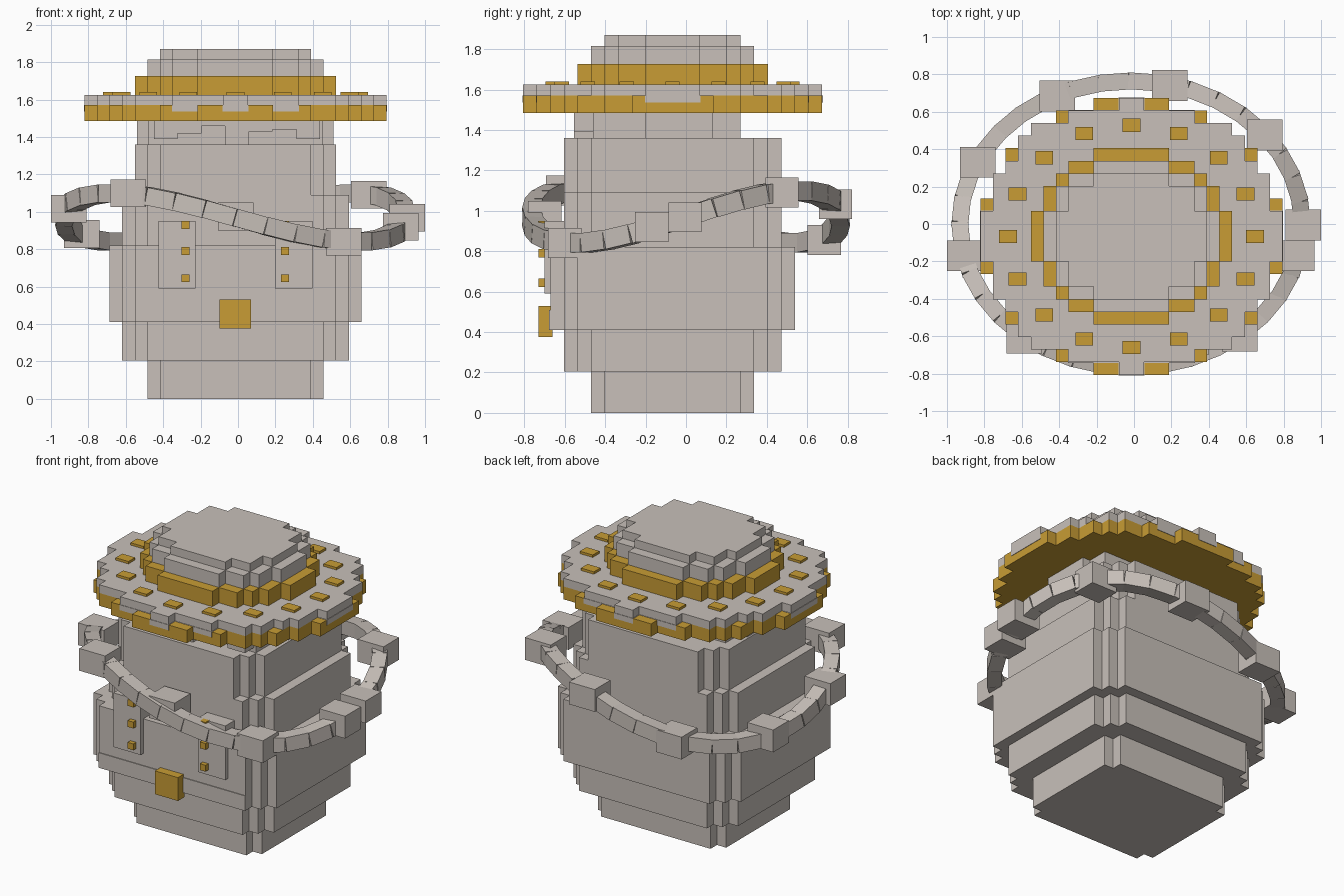
import bpy, bmesh, math
from mathutils import Vector, Matrix

cube = bpy.data.objects.get("Cube")
if cube:
    bpy.data.objects.remove(cube, do_unlink=True)

CELL = 0.0673          # size of one block step
CX, CY = -0.0135, -0.066


def material(name, rgb):
    m = bpy.data.materials.new(name)
    m.use_nodes = True
    m.diffuse_color = (*rgb, 1)
    m.node_tree.nodes["Principled BSDF"].inputs["Base Color"].default_value = (*rgb, 1)
    return m


STONE = material("warm_grey", (0.58, 0.53, 0.49))
GOLD = material("gold", (0.58, 0.335, 0.035))


def finish(name, bm, mat):
    bmesh.ops.recalc_face_normals(bm, faces=bm.faces)
    mesh = bpy.data.meshes.new(name)
    bm.to_mesh(mesh)
    bm.free()
    mesh.materials.append(mat)
    obj = bpy.data.objects.new(name, mesh)
    bpy.context.collection.objects.link(obj)
    return obj


def add_box(bm, centre, size, rot=Matrix.Identity(4)):
    mat = Matrix.Translation(centre) @ rot @ Matrix.Diagonal((*size, 1))
    bmesh.ops.create_cube(bm, size=1, matrix=mat)


def span_box(bm, x0, x1, y0, y1, z0, z1):
    add_box(bm, ((x0 + x1) / 2, (y0 + y1) / 2, (z0 + z1) / 2), (x1 - x0, y1 - y0, z1 - z0))


def stepped(name, steps, z0, z1, mat, grow=0.0):
    """Slab with a stepped round plan; steps are half sizes in blocks, widest first."""
    quarter = []
    for i, (hx, hy) in enumerate(steps):
        if i:
            quarter.append((hx, steps[i - 1][1]))
        quarter.append((hx, hy))
    back = quarter[::-1]
    plan = (quarter + [(-x, y) for x, y in back]
            + [(-x, -y) for x, y in quarter] + [(x, -y) for x, y in back])
    k = CELL + grow / steps[0][0]
    bm = bmesh.new()
    face = bm.faces.new([bm.verts.new((CX + x * k, CY + y * k, z0)) for x, y in plan])
    new = bmesh.ops.extrude_face_region(bm, geom=[face])["geom"]
    bmesh.ops.translate(bm, vec=(0, 0, z1 - z0),
                        verts=[v for v in new if isinstance(v, bmesh.types.BMVert)])
    return finish(name, bm, mat)


# Body tiers
WIDE = [(9, 6), (8, 7), (7, 8)]
stepped("base_tier", [(7, 5), (6, 6)], 0, 0.205, STONE)
stepped("lower_tier", WIDE, 0.205, 0.41, STONE)
stepped("middle_tier", [(10, 7), (9, 8), (8, 9)], 0.41, 0.82, STONE)
stepped("upper_tier", WIDE, 0.82, 1.09, STONE)
stepped("shoulder_tier", [(8, 6), (7, 7), (6, 8)], 1.09, 1.36, STONE)

# Neck under the brim
bm = bmesh.new()
span_box(bm, -0.54, 0.51, -0.2, 0.13, 1.35, 1.49)
span_box(bm, -0.48, 0.455, -0.46, 0.27, 1.35, 1.488)
finish("neck", bm, STONE)

# Uneven fringe hanging at the front
bm = bmesh.new()
for i, drop in enumerate((1.39, 1.42, 1.46, 1.36, 1.43, 1.44, 1.39)):
    x = -0.45 + i * 0.127
    span_box(bm, x, x + 0.127, -0.555, -0.45, drop, 1.49)
finish("fringe", bm, STONE)

# Hat brim: gold underside, grey top that leaves gold corner blocks bare
stepped("brim_underside", [(12, 3), (11, 5), (10, 7), (9, 8), (8, 9), (6, 10), (3, 11)],
        1.485, 1.57, GOLD)
stepped("brim_top", [(12, 2), (11, 5), (10, 6), (9, 8), (8, 9), (5, 10), (1, 11)],
        1.57, 1.625, STONE)

# Grey drips over the gold rim
bm = bmesh.new()
for hx, hy in ((12, 2), (5, 10), (1, 11)):
    add_box(bm, (CX, CY, 1.554), (2 * hx * CELL + 0.006, 2 * hy * CELL + 0.006, 0.036))
finish("brim_drips", bm, STONE)

# Crown and band
stepped("hat_band", [(8, 2), (7, 4), (6, 5), (5, 6), (3, 7)], 1.62, 1.727, GOLD)
stepped("crown_lower", [(7, 2), (6, 4), (5, 5), (3, 6)], 1.72, 1.815, STONE)
stepped("crown_top", [(6, 2), (5, 4), (3, 5)], 1.81, 1.87, STONE)

# Studs around the brim
bm = bmesh.new()
for i in range(16):
    a = i * math.tau / 16
    add_box(bm, (CX + 0.66 * math.cos(a), CY + 0.594 * math.sin(a), 1.63), (0.095, 0.07, 0.022))
finish("brim_studs", bm, GOLD)

# Front flap, side tabs with buttons, and buckle
bm = bmesh.new()
span_box(bm, -0.552, 0.525, -0.677, -0.6, 0.41, 0.51)
finish("front_flap", bm, STONE)
for side, x in (("right", -0.326), ("left", 0.297)):
    bm = bmesh.new()
    span_box(bm, x - 0.1, x + 0.1, -0.7, -0.59, 0.59, 0.95)
    finish(side + "_tab", bm, STONE)
    bm = bmesh.new()
    for z in (0.645, 0.79, 0.93):
        add_box(bm, (x + 0.046 * (1 if x < 0 else -1), -0.71, z), (0.042, 0.04, 0.042))
    finish(side + "_buttons", bm, GOLD)
bm = bmesh.new()
span_box(bm, -0.1, 0.07, -0.73, -0.66, 0.375, 0.53)
finish("buckle", bm, GOLD)


# Wavy chain around the body
def ring(a):
    return Vector((-0.016 + 0.915 * math.cos(a), 0.765 * math.sin(a),
                   0.97 + 0.13 * math.sin(2 * a)))


bm = bmesh.new()
LINKS = 36
for i in range(LINKS):
    p, q = ring(i * math.tau / LINKS), ring((i + 1) * math.tau / LINKS)
    along = (q - p).normalized()
    out = along.cross(Vector((0, 0, 1))).normalized()
    rot = Matrix((along, out, out.cross(along))).transposed().to_4x4()
    add_box(bm, (p + q) / 2, ((q - p).length * 1.02, 0.09, 0.095), rot)
finish("chain_links", bm, STONE)

bm = bmesh.new()
for x, y in ((0.565, -0.6), (0.87, -0.17), (0.905, -0.005), (0.7, 0.475), (0.19, 0.74),
             (-0.41, 0.685), (-0.835, 0.33), (-0.905, -0.17), (-0.588, -0.61), (-0.013, -0.7)):
    z = 0.97 + 0.13 * math.sin(2 * math.atan2(y, x))
    add_box(bm, (x, y, z), (0.19, 0.165, 0.148))
finish("chain_beads", bm, STONE)
